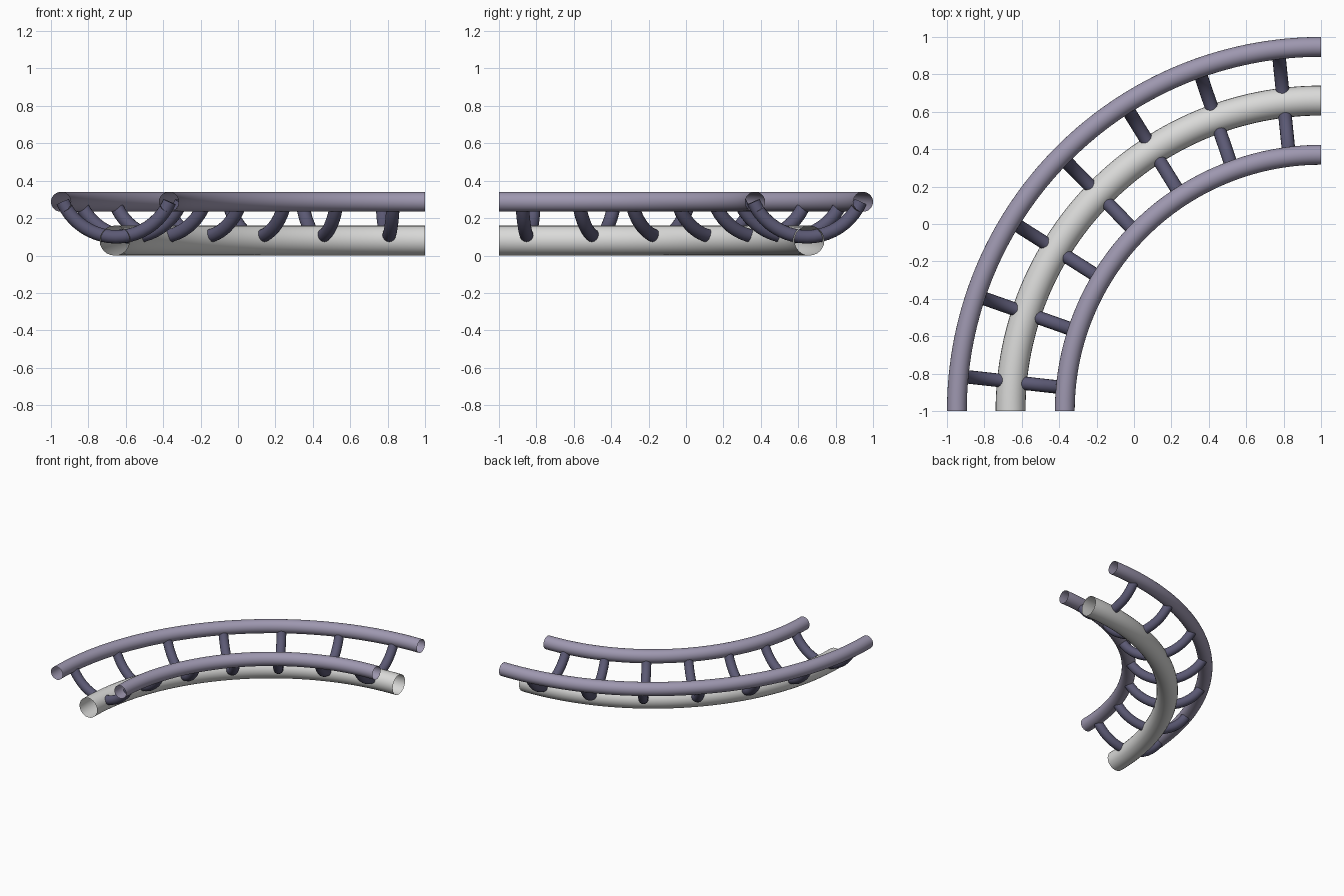
import bpy, bmesh, math
from mathutils import Vector

if "Cube" in bpy.data.objects:
    bpy.data.objects.remove(bpy.data.objects["Cube"])

PIVOT = Vector((1, -1, 0))      # centre of the quarter turn


def material(name, rgb):
    m = bpy.data.materials.new(name)
    m.diffuse_color = (*rgb, 1)
    m.use_nodes = True
    m.node_tree.nodes["Principled BSDF"].inputs["Base Color"].default_value = m.diffuse_color
    return m


LILAC = material("lilac rail", (0.34, 0.31, 0.43))
WHITE = material("pale grey spine", (0.70, 0.70, 0.69))
SLATE = material("dark slate tie", (0.105, 0.10, 0.175))


def tube(name, frames, radius, mat, sides=24, caps=False):
    """Sweep a circle along (centre, axis_a, axis_b) frames."""
    bm = bmesh.new()
    rings = []
    for c, a, b in frames:
        rings.append([bm.verts.new(c + radius * (math.cos(t) * a + math.sin(t) * b))
                      for t in (2 * math.pi * i / sides for i in range(sides))])
    for r0, r1 in zip(rings, rings[1:]):
        for i in range(sides):
            j = (i + 1) % sides
            bm.faces.new((r0[i], r0[j], r1[j], r1[i]))
    if caps:
        bm.faces.new(rings[0])
        bm.faces.new(rings[-1])
    bmesh.ops.recalc_face_normals(bm, faces=bm.faces)
    me = bpy.data.meshes.new(name)
    bm.to_mesh(me)
    bm.free()
    ob = bpy.data.objects.new(name, me)
    bpy.context.collection.objects.link(ob)
    me.materials.append(mat)
    bpy.context.view_layer.objects.active = ob
    ob.select_set(True)
    bpy.ops.object.shade_smooth_by_angle(angle=math.radians(40))
    ob.select_set(False)
    return ob


def outward(angle):
    return Vector((-math.cos(angle), math.sin(angle), 0))


UP = Vector((0, 0, 1))


def curved_pipe(name, bend, z, radius, mat, steps=64):
    frames = []
    for i in range(steps + 1):
        u = outward(math.pi / 2 * i / steps)
        frames.append((PIVOT + bend * u + z * UP, u, UP))
    return tube(name, frames, radius, mat)


# running rails and the thick spine, open at both ends
curved_pipe("outer_rail", 1.947, 0.287, 0.053, LILAC)
curved_pipe("inner_rail", 1.370, 0.287, 0.053, LILAC)
curved_pipe("spine_pipe", 1.660, 0.080, 0.080, WHITE)

# U-shaped cross ties hanging from the rails through the spine
HALF, SAG, LOW = 0.288, 0.187, 0.10
ARC = (HALF ** 2 + SAG ** 2) / (2 * SAG)
SWEEP = math.asin(HALF / ARC)
for k in range(7):
    ang = math.radians(6.43 + 12.95 * k)
    u = outward(ang)
    side = Vector((u.y, -u.x, 0))
    base = PIVOT + 1.6585 * u + (LOW + ARC) * UP - 0.03 * side
    if (outward(ang + 0.1) - u).dot(side) < 0:
        base += 0.06 * side
    frames = []
    for i in range(21):
        t = SWEEP * (2 * i / 20 - 1)
        radial = math.sin(t) * u - math.cos(t) * UP
        frames.append((base + ARC * radial, radial, side))
    tube(f"cross_tie_{k + 1}", frames, 0.036, SLATE, sides=16, caps=True)
